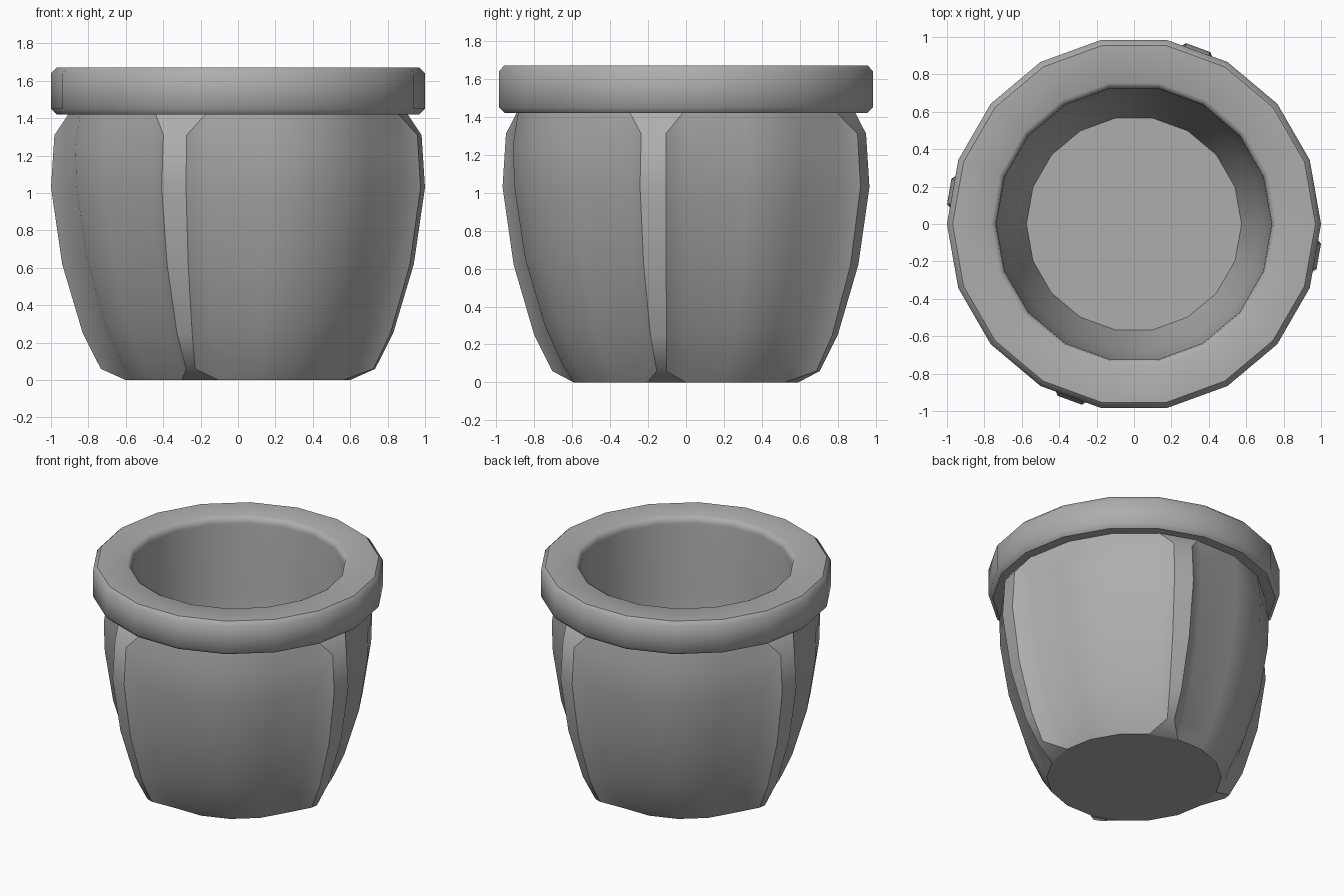
import bpy, bmesh, math

if "Cube" in bpy.data.objects:
    bpy.data.objects.remove(bpy.data.objects["Cube"])

N = 18
STEP = math.tau / N

grey = bpy.data.materials.new("dark_grey")
grey.diffuse_color = (.42, .42, .42, 1)
grey.use_nodes = True
grey.node_tree.nodes["Principled BSDF"].inputs["Base Color"].default_value = grey.diffuse_color


def finish(bm, name):
    bmesh.ops.recalc_face_normals(bm, faces=bm.faces)
    for f in bm.faces:
        f.smooth = True
    me = bpy.data.meshes.new(name)
    bm.to_mesh(me)
    bm.free()
    me.materials.append(grey)
    ob = bpy.data.objects.new(name, me)
    bpy.context.collection.objects.link(ob)
    return ob


def ring(bm, r, z):
    return [bm.verts.new((r * math.cos(i * STEP), r * math.sin(i * STEP), z)) for i in range(N)]


# Outer body: 18-sided bulging wall with four raised ribs
wall = [(.60, 0), (.665, .10), (.755, .30), (.86, .65), (.918, 1.03), (.925, 1.25), (.895, 1.44)]
# rib crest: distance from axis, height, half width
crest = [(.74, .06, .026), (.835, .25, .043), (.944, .62, .06), (1.003, 1.03, .069), (.985, 1.31, .066)]
rib_columns = (3, 8, 12, 17)

bm = bmesh.new()
rings = [ring(bm, r, z) for r, z in wall]
base = bm.faces.new(rings[0])
sharp = [tuple(e.verts) for e in base.edges]
for i in range(N):
    left = [rg[i] for rg in rings]
    right = [rg[(i + 1) % N] for rg in rings]
    if i not in rib_columns:
        for k in range(len(wall) - 1):
            bm.faces.new((left[k], right[k], right[k + 1], left[k + 1]))
        continue
    a = (i + .5) * STEP
    ca, sa = math.cos(a), math.sin(a)
    # crest runs start and end on the wall corners
    sides = []
    for s, col in ((-1, left), (1, right)):
        mid = [bm.verts.new((c * ca - s * w * sa, c * sa + s * w * ca, z)) for c, z, w in crest]
        run = [col[0]] + mid + [col[-1]]
        sides.append(run)
        sharp += list(zip(run, run[1:]))
        bm.faces.new((col[0], run[1], col[1]))
        for k in range(1, len(run) - 2):
            bm.faces.new((col[k], run[k], run[k + 1], col[k + 1]))
        bm.faces.new((col[-2], run[-2], col[-1]))
    l, r = sides
    for k in range(len(l) - 1):
        bm.faces.new((l[k], r[k], r[k + 1], l[k + 1]))
for a, b in sharp:
    e = bm.edges.get((a, b))
    if e:
        e.smooth = False
finish(bm, "pot_body")

# Rim with bevelled outer edges, rounded lip and the inner wall down to the floor
profile = [(.80, 1.42), (.97, 1.42), (1.0, 1.45), (1.0, 1.64), (.97, 1.67),
           (.765, 1.67), (.74, 1.655), (.735, 1.62), (.74, 1.10), (.69, .65), (.575, .25)]
bm = bmesh.new()
rings = [ring(bm, r, z) for r, z in profile]
for lo, hi in zip(rings, rings[1:]):
    for i in range(N):
        j = (i + 1) % N
        bm.faces.new((lo[i], lo[j], hi[j], hi[i]))
bm.faces.new(rings[-1])
# crisp edges where the bevels meet the top and underside, and around the floor
for k in (1, 4, -1):
    for i in range(N):
        bm.edges.get((rings[k][i], rings[k][(i + 1) % N])).smooth = False
finish(bm, "rim_and_inner_wall")
